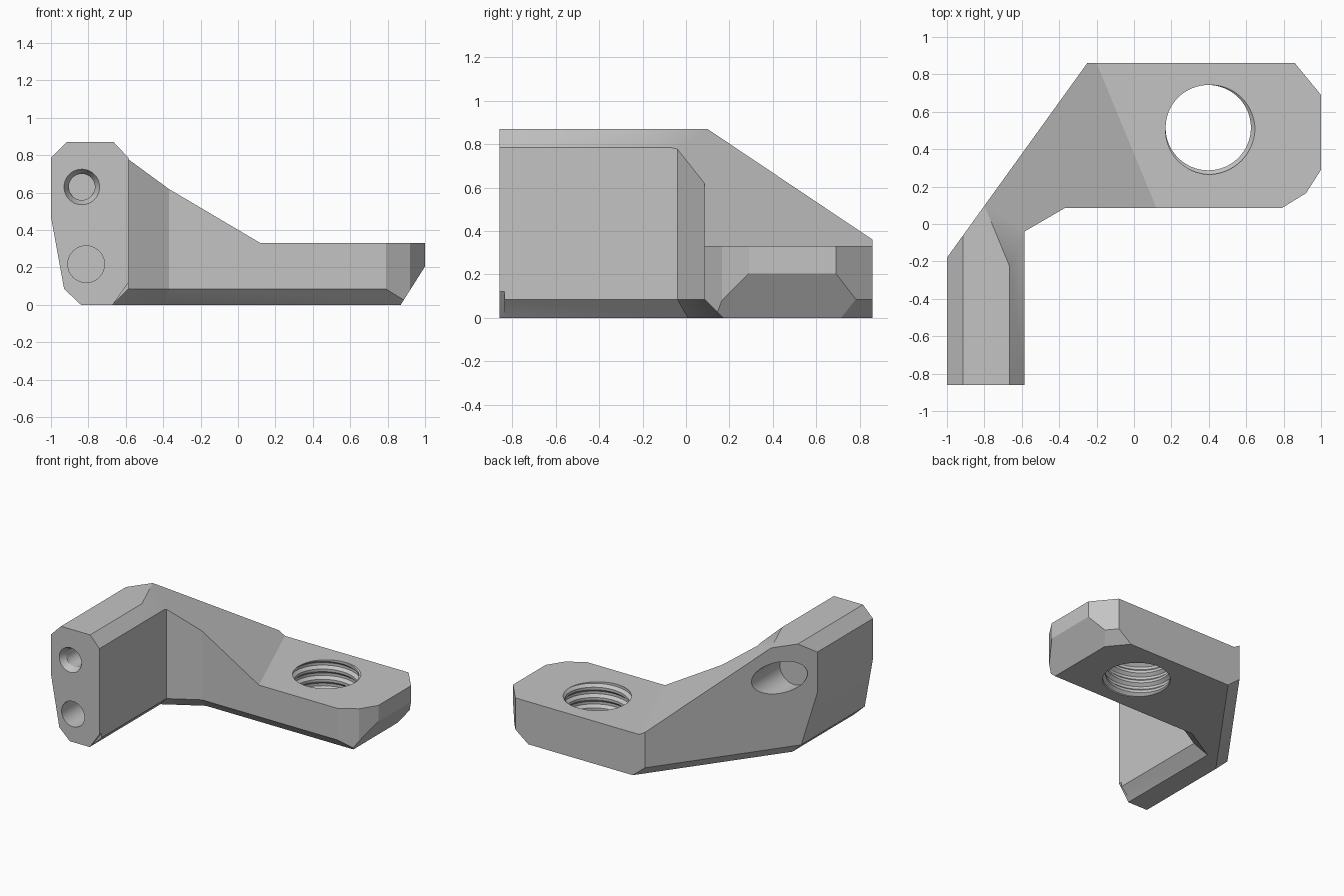
import bpy, bmesh, math
from mathutils import Vector, Matrix

old = bpy.data.objects.get("Cube")
if old:
    bpy.data.objects.remove(old, do_unlink=True)

grey = bpy.data.materials.new("plain_grey")
grey.use_nodes = True
grey.diffuse_color = (0.55, 0.55, 0.55, 1)
grey.node_tree.nodes["Principled BSDF"].inputs["Base Color"].default_value = (0.55, 0.55, 0.55, 1)


def make_object(name, bm):
    bmesh.ops.recalc_face_normals(bm, faces=bm.faces)
    mesh = bpy.data.meshes.new(name)
    bm.to_mesh(mesh)
    bm.free()
    obj = bpy.data.objects.new(name, mesh)
    bpy.context.collection.objects.link(obj)
    return obj


def trim(bm, point, normal):
    """Remove everything on the normal's side and close the cut."""
    bmesh.ops.bisect_plane(bm, geom=bm.verts[:] + bm.edges[:] + bm.faces[:], dist=1e-5,
                           plane_co=point, plane_no=Vector(normal).normalized(), clear_outer=True)
    bmesh.ops.holes_fill(bm, edges=[e for e in bm.edges if e.is_boundary], sides=0)


cutters = []


def wedge(name, planes):
    """Convex cutter bounded by planes whose normals point out of it."""
    bm = bmesh.new()
    bmesh.ops.create_cube(bm, size=6)
    for point, normal in planes:
        trim(bm, point, normal)
    cutters.append(make_object(name, bm))


def bore(name, x, z, y0, y1, r0, r1):
    """Round cutter along y from y0 (radius r0) to y1 (radius r1)."""
    bm = bmesh.new()
    place = Matrix.Translation((x, (y0 + y1) / 2, z)) @ Matrix.Rotation(-math.pi / 2, 4, 'X')
    bmesh.ops.create_cone(bm, cap_ends=True, segments=64, radius1=r0, radius2=r1,
                          depth=y1 - y0, matrix=place)
    cutters.append(make_object(name, bm))


def thread(name, x, y, z0, pitch, turns, radii, sides=64):
    """Helical cutter: each turn repeats the radii as it climbs by one pitch."""
    bm = bmesh.new()
    n = len(radii)
    rows = n * turns
    grid = []
    for i in range(rows + n):
        ring = []
        for j in range(sides):
            a = math.tau * j / sides + math.pi / 2
            r = radii[i % n]
            ring.append(bm.verts.new((x + r * math.cos(a), y + r * math.sin(a),
                                      z0 + pitch * (i / n + j / sides))))
        grid.append(ring)

    def at(i, j):
        return grid[i][j] if j < sides else grid[i + n][0]

    for i in range(rows - 1):
        for j in range(sides):
            bm.faces.new((at(i, j), at(i, j + 1), at(i + 1, j + 1), at(i + 1, j)))
    # fan caps over the stepped ends
    for base, shift in ((0, -pitch), (rows - 1, 2 * pitch)):
        loop = [at(base, j) for j in range(sides)] + [grid[base + k][0] for k in range(n, 0, -1)]
        hub = bm.verts.new((x, y, z0 + pitch * base / n + shift))
        for k, v in enumerate(loop):
            bm.faces.new((hub, v, loop[(k + 1) % len(loop)]))
    bmesh.ops.delete(bm, geom=[v for v in bm.verts if not v.link_faces], context='VERTS')
    cutters.append(make_object(name, bm))


# Bracket body: plan outline raised to full height
outline = [(-1, -.86), (-.585, -.86), (-.585, -.04), (-.37, .085), (.79, .085), (.92, .165),
           (1, .29), (1, .69), (.86, .86), (-.25, .86), (-1, -.18)]
bm = bmesh.new()
base = bm.faces.new([bm.verts.new((x, y, 0)) for x, y in outline])
up = bmesh.ops.extrude_face_region(bm, geom=[base])
bmesh.ops.translate(bm, vec=(0, 0, .87), verts=[v for v in up["geom"] if isinstance(v, bmesh.types.BMVert)])
bmesh.ops.recalc_face_normals(bm, faces=bm.faces)

# Outer bevels
trim(bm, (-1, 0, .785), (-1, 0, 1))                   # arm upper outside
trim(bm, (-1, 0, .47), (-.385, 0, -.07))              # arm tapered outside
trim(bm, (-.93, 0, .085), (-.085, 0, -.09))           # arm lower outside
trim(bm, (-.25, .86, .085), (-.811, .585, -1))        # under the diagonal wall
trim(bm, (1, 0, .205), (.205, 0, -.13))               # under the plate end
trim(bm, (.86, .86, .085), (.772, .636, -1))          # under the plate corner
body = make_object("bracket", bm)

# Space above the plate and slope
crease = (.12, .085, .33)
wedge("slope_cutter", [(crease, (-.591, -.244, -1)), (crease, (0, 0, -1))])
# Arm upper inside bevel
wedge("arm_top_cutter", [((-.665, 0, .87), (-.085, 0, -.08)), ((0, -.04, 0), (0, 1, 0))])
# Continuous bevel under the inner walls
wedge("inner_bevel_cutter", [((-.67, 0, 0), (-1, 0, 1)), ((0, .17, 0), (0, 1, 1)),
                             ((-.585, -.04, .085), (-.503, .864, 1))])
# Small relief at the arm's front end
wedge("relief_cutter", [((-.67, 0, 0), (-.12, 0, .085)), ((0, -.835, 0), (0, 1, 0))])

# Screw hole with countersink and rear counterbore, blind hole, threaded hole
bore("screw_cutter", -.835, .63, -1, .6, .07, .07)
bore("countersink_cutter", -.835, .63, -.88, -.81, .105, .07)
bore("counterbore_cutter", -.835, .63, -.13, .6, .122, .122)
bore("blind_cutter", -.812, .217, -1, -.5, .098, .098)
thread("thread_cutter", .397, .515, -.17, .08, 8, (.228, .228, .25, .25))

for cutter in cutters:
    cutter.hide_render = True
    mod = body.modifiers.new(cutter.name, 'BOOLEAN')
    mod.operation = 'DIFFERENCE'
    mod.solver = 'EXACT'
    mod.object = cutter
graph = bpy.context.evaluated_depsgraph_get()
result = bpy.data.meshes.new_from_object(body.evaluated_get(graph))
body.modifiers.clear()
body.data = result
for cutter in cutters:
    bpy.data.objects.remove(cutter, do_unlink=True)

body.data.materials.clear()
body.data.materials.append(grey)
for o in bpy.context.selected_objects:
    o.select_set(False)
body.select_set(True)
bpy.context.view_layer.objects.active = body
bpy.ops.object.shade_smooth_by_angle(angle=math.radians(25))
